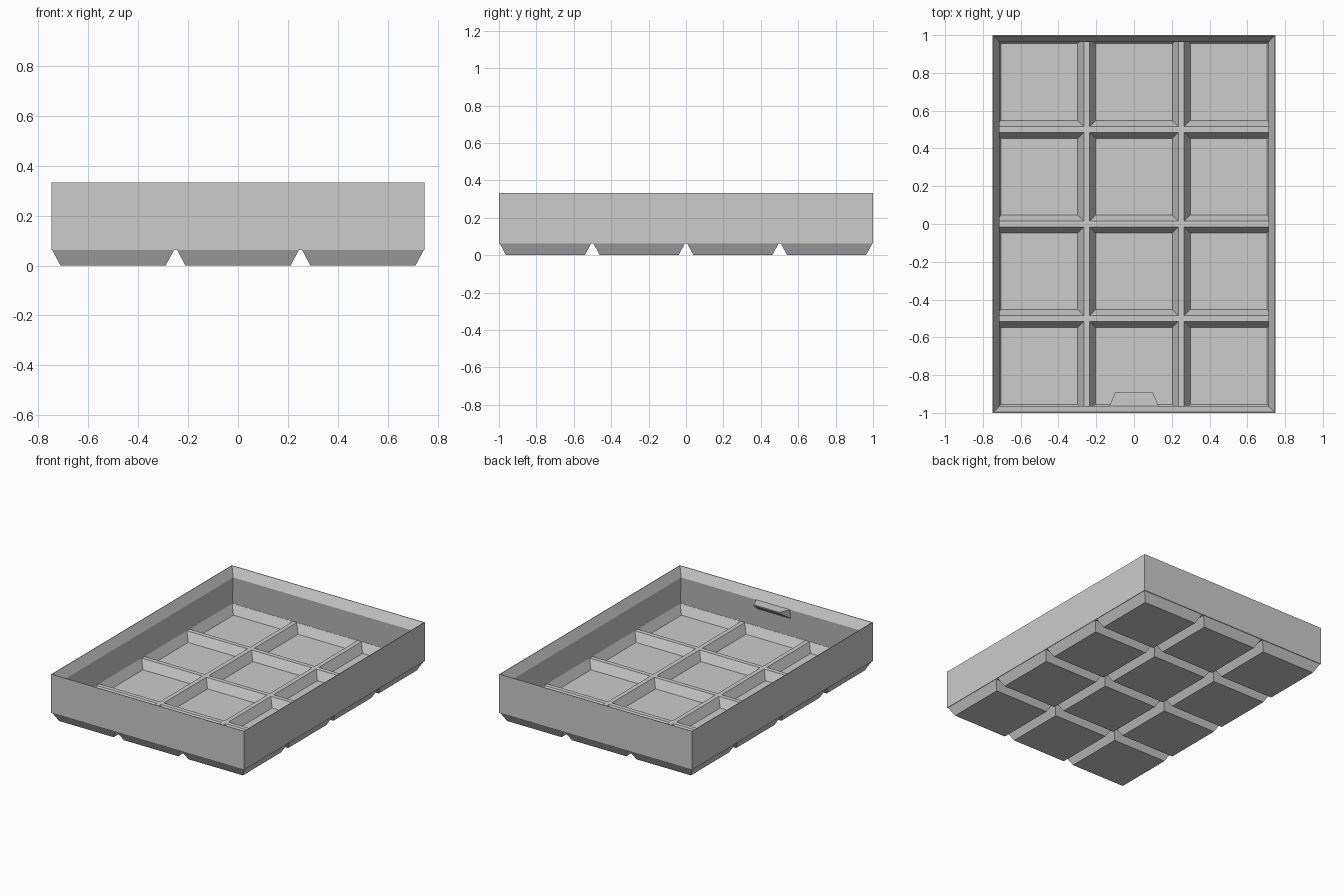
import bpy
import bmesh

cube = bpy.data.objects.get("Cube")
if cube:
    bpy.data.objects.remove(cube, do_unlink=True)

HX, HY = 0.748, 1.0          # half width and half depth of the tray
PITCH = 0.501                # spacing of the cells
COLS, ROWS = 3, 4
Z_UNDER, Z_RIDGE, Z_TOP = 0.062, 0.073, 0.333

grey = bpy.data.materials.new("light grey")
grey.use_nodes = True
colour = (0.6, 0.6, 0.6, 1)
grey.diffuse_color = colour
grey.node_tree.nodes["Principled BSDF"].inputs["Base Color"].default_value = colour


def rect(cx, cy, hx, hy, z):
    """Rectangle of four corners, clamped to the tray's outline."""
    def clamp(v, limit):
        return max(-limit, min(limit, v))
    return [(clamp(cx + sx * hx, HX), clamp(cy + sy * hy, HY), z)
            for sx, sy in ((-1, -1), (1, -1), (1, 1), (-1, 1))]


def loft(bm, rings, cap_first=False, cap_last=False):
    """Join successive rings with quads."""
    loops = [[bm.verts.new(p) for p in ring] for ring in rings]
    for a, b in zip(loops, loops[1:]):
        n = len(a)
        for i in range(n):
            j = (i + 1) % n
            bm.faces.new((a[i], a[j], b[j], b[i]))
    if cap_first:
        bm.faces.new(list(reversed(loops[0])))
    if cap_last:
        bm.faces.new(loops[-1])


def finish(bm, name, recalc=False):
    if recalc:
        bmesh.ops.recalc_face_normals(bm, faces=bm.faces)
    mesh = bpy.data.meshes.new(name)
    bm.to_mesh(mesh)
    bm.free()
    mesh.materials.append(grey)
    obj = bpy.data.objects.new(name, mesh)
    bpy.context.collection.objects.link(obj)
    return obj


centres = [((c - (COLS - 1) / 2) * PITCH, (r - (ROWS - 1) / 2) * PITCH)
           for c in range(COLS) for r in range(ROWS)]

# Outer wall with a sloped lip that tapers back to a thin wall below
bm = bmesh.new()
wall_profile = [(0, Z_UNDER), (0, Z_TOP), (0.004, Z_TOP), (0.036, 0.27), (0.012, Z_RIDGE)]
loft(bm, [rect(0, 0, HX - inset, HY - inset, z) for inset, z in wall_profile])
finish(bm, "wall_and_lip")

# Cell pockets: ridge frame, sloped sides and floor
bm = bmesh.new()
for cx, cy in centres:
    loft(bm, [rect(cx, cy, h, h, z) for h, z in
              ((PITCH / 2, Z_RIDGE), (0.235, Z_RIDGE), (0.203, 0.012))], cap_last=True)
finish(bm, "cell_pockets")

# Feet: underside frame and tapered block below every cell
bm = bmesh.new()
for cx, cy in centres:
    loft(bm, [rect(cx, cy, h, h, z) for h, z in
              ((0.211, 0), (0.244, Z_UNDER), (PITCH / 2, Z_UNDER))], cap_first=True)
finish(bm, "tapered_feet")

# Wedge tab under the lip at the front
bm = bmesh.new()
y_wall, y_free = -HY + 0.03, -0.893
top = [(-0.133, y_wall, 0.27), (0.133, y_wall, 0.27), (0.1, y_free, 0.27), (-0.1, y_free, 0.27)]
bottom = [(-0.133, y_wall - 0.008, 0.2), (0.133, y_wall - 0.008, 0.2),
          (0.1, y_free, 0.262), (-0.1, y_free, 0.262)]
loft(bm, [bottom, top], cap_first=True, cap_last=True)
finish(bm, "front_tab", recalc=True)
